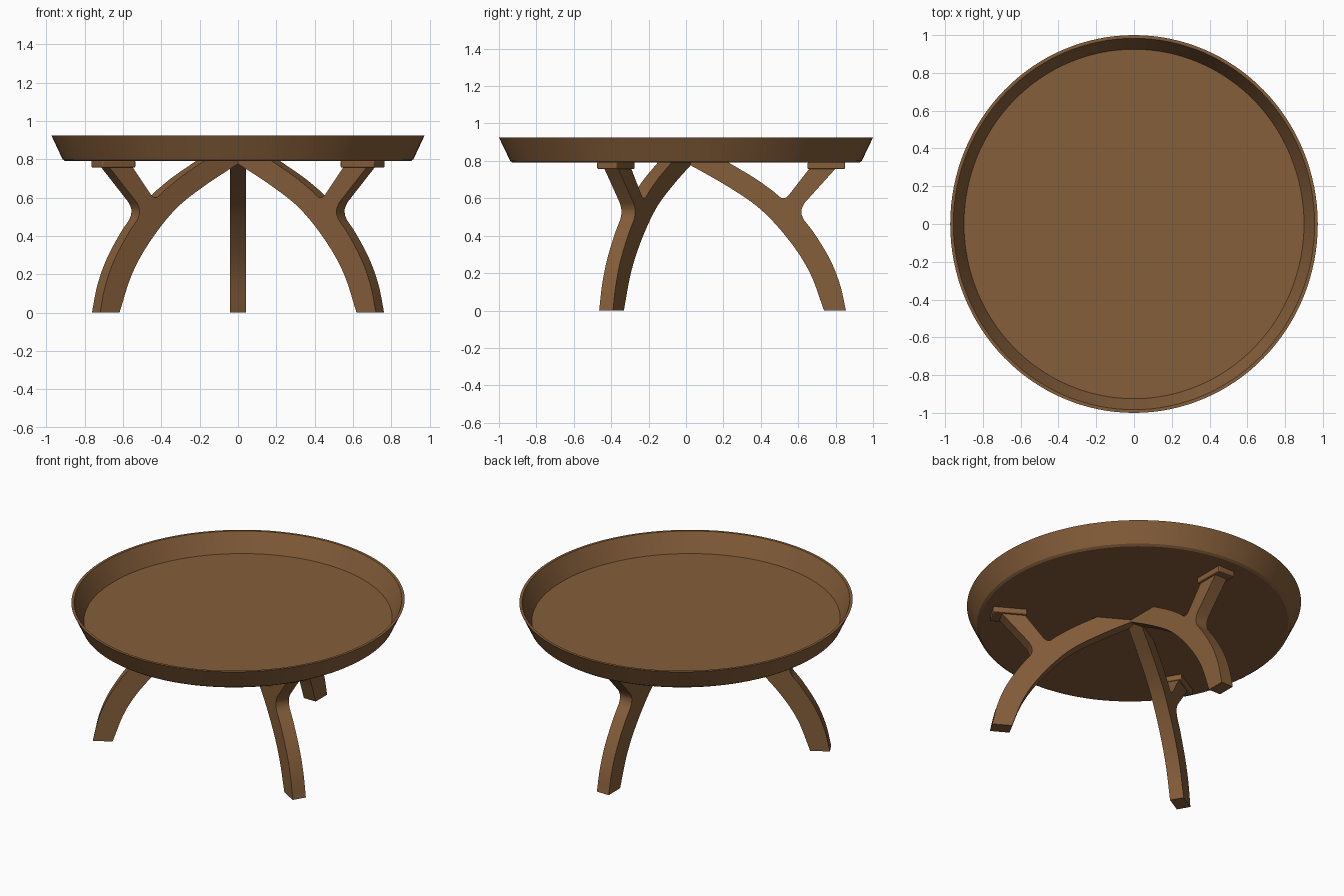
import bpy, bmesh, math
from mathutils import Matrix, Vector

cube = bpy.data.objects.get("Cube")
if cube:
    bpy.data.objects.remove(cube, do_unlink=True)

WOOD = (0.235, 0.112, 0.042, 1.0)
wood = bpy.data.materials.new("brown wood")
wood.use_nodes = True
wood.diffuse_color = WOOD
bsdf = next(n for n in wood.node_tree.nodes if n.type == 'BSDF_PRINCIPLED')
bsdf.inputs["Base Color"].default_value = WOOD
bsdf.inputs["Roughness"].default_value = 0.6


def finish(bm, name, angle=30):
    """Turn a bmesh into a shaded object with the wood material."""
    bmesh.ops.recalc_face_normals(bm, faces=bm.faces)
    mesh = bpy.data.meshes.new(name)
    bm.to_mesh(mesh)
    bm.free()
    mesh.materials.append(wood)
    obj = bpy.data.objects.new(name, mesh)
    bpy.context.collection.objects.link(obj)
    bpy.ops.object.select_all(action='DESELECT')
    obj.select_set(True)
    bpy.context.view_layer.objects.active = obj
    bpy.ops.object.shade_smooth_by_angle(angle=math.radians(angle))
    return obj


def smooth_path(points, steps=6):
    """Catmull-Rom curve through the points."""
    pts = [Vector(p) for p in points]
    pts = [2 * pts[0] - pts[1]] + pts + [2 * pts[-1] - pts[-2]]
    out = []
    for a, b, c, d in zip(pts, pts[1:], pts[2:], pts[3:]):
        for i in range(steps):
            t = i / steps
            out.append(0.5 * (2 * b + (c - a) * t + (2 * a - 5 * b + 4 * c - d) * t ** 2
                              + (3 * b - a - 3 * c + d) * t ** 3))
    return out + [pts[-2]]


# Tray top: lathed, slightly oval dish with flared rim
def make_tray(segments=128):
    profile = [(0.925, 0.79), (0.94, 0.80), (1.0, 0.925), (0.983, 0.925), (0.925, 0.805)]
    bm = bmesh.new()
    rings = []
    for r, z in profile:
        angles = [math.tau * i / segments for i in range(segments)]
        rings.append([bm.verts.new((0.973 * r * math.cos(a), r * math.sin(a), z)) for a in angles])
    for lower, upper in zip(rings, rings[1:]):
        for i in range(segments):
            j = (i + 1) % segments
            bm.faces.new((lower[i], lower[j], upper[j], upper[i]))
    bm.faces.new(rings[0])
    bm.faces.new(rings[-1])
    return finish(bm, "tray_top")


# Leg: curved strut with a forked arm, cut from a plank
def make_leg(name, turn, half=0.0425):
    inner = smooth_path([(0.0, 0.79), (0.22, 0.665), (0.4, 0.54), (0.555, 0.37),
                         (0.663, 0.2), (0.738, 0.0)])
    outer = smooth_path([(0.855, 0.0), (0.823, 0.14), (0.77, 0.273), (0.69, 0.406), (0.63, 0.485)])
    elbow = smooth_path([(0.619, 0.51), (0.618, 0.54), (0.634, 0.575)], 3)
    crotch = smooth_path([(0.548, 0.615), (0.53, 0.602), (0.51, 0.602), (0.49, 0.617)], 3)
    back = smooth_path([(0.47, 0.635), (0.37, 0.706), (0.23, 0.79)])
    arm = [Vector((0.81, 0.77)), Vector((0.668, 0.77))]
    outline = inner + outer + elbow + arm + crotch + back
    bm = bmesh.new()
    side = bm.faces.new([bm.verts.new((p.x, -half, p.y)) for p in outline])
    grown = bmesh.ops.extrude_face_region(bm, geom=[side], use_keep_orig=True)
    moved = [v for v in grown["geom"] if isinstance(v, bmesh.types.BMVert)]
    bmesh.ops.translate(bm, verts=moved, vec=(0, 2 * half, 0))
    leg = finish(bm, name)
    leg.rotation_euler.z = turn


# Pad: small block joining the arm to the tray
def make_pad(name, turn):
    bm = bmesh.new()
    size = Matrix.Diagonal((0.2, 0.12, 0.037, 1))
    bmesh.ops.create_cube(bm, size=1, matrix=Matrix.Translation((0.75, 0, 0.775)) @ size)
    pad = finish(bm, name)
    pad.rotation_euler.z = turn
    bevel = pad.modifiers.new("soft edges", 'BEVEL')
    bevel.width = 0.006
    bevel.segments = 2


make_tray()
for label, degrees in (("back", 90), ("front_right", 210), ("front_left", 330)):
    make_leg(label + "_leg", math.radians(degrees))
    make_pad(label + "_pad", math.radians(degrees))
